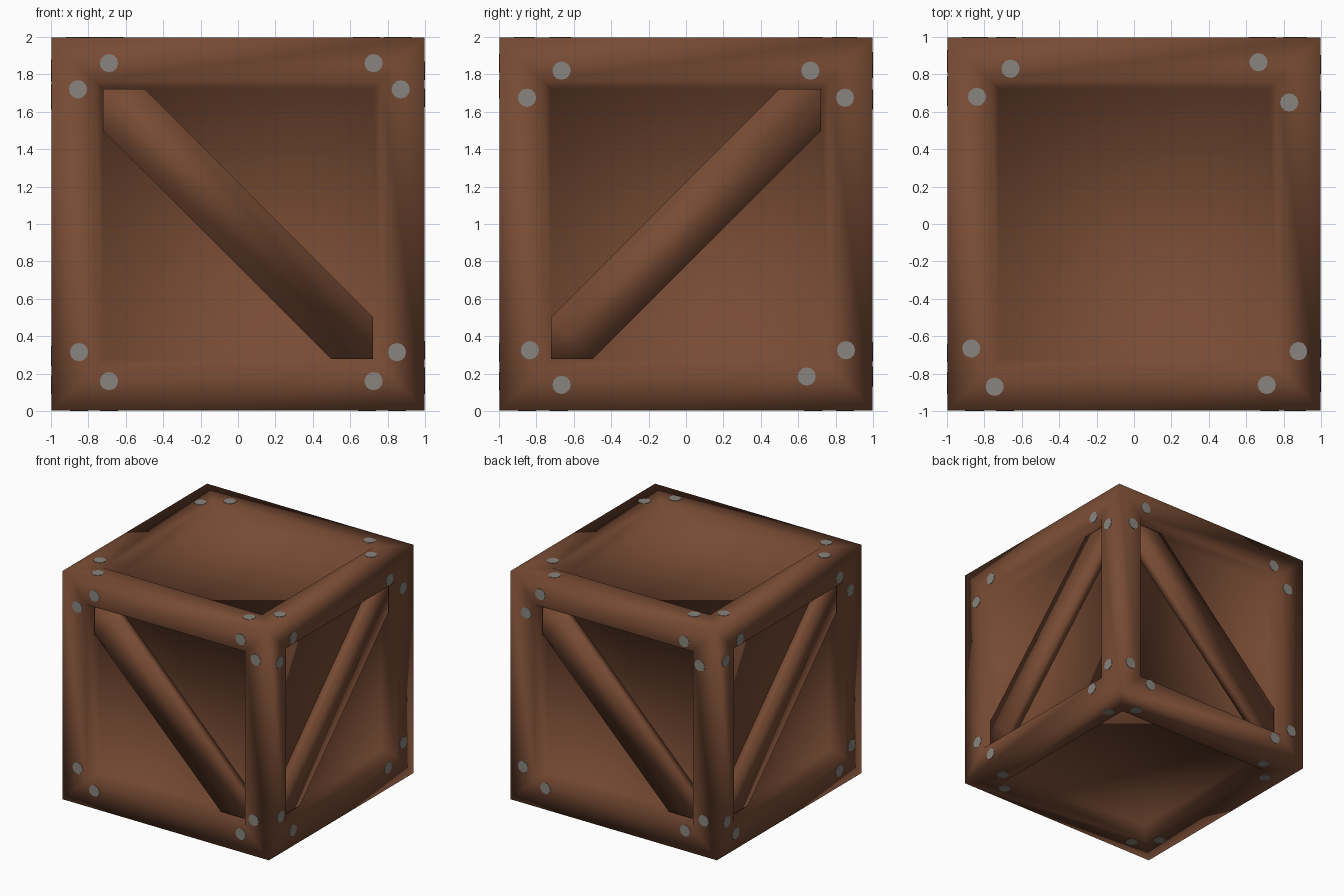
import bpy, bmesh, math
from mathutils import Matrix, Vector

if "Cube" in bpy.data.objects:
    bpy.data.objects.remove(bpy.data.objects["Cube"])

HALF = 0.997      # half size of the wooden body; nail heads reach 1.0
CENTRE = Vector((0, 0, 1))


def material(name, rgb):
    m = bpy.data.materials.new(name)
    m.diffuse_color = (*rgb, 1)
    m.use_nodes = True
    m.node_tree.nodes["Principled BSDF"].inputs["Base Color"].default_value = m.diffuse_color
    return m


wood = material("brown wood", (0.185, 0.070, 0.034))
steel = material("grey steel", (0.25, 0.235, 0.21))


def finish(name, bm, mat, smooth):
    bmesh.ops.recalc_face_normals(bm, faces=bm.faces[:])
    for f in bm.faces:
        f.smooth = smooth
    me = bpy.data.meshes.new(name)
    bm.to_mesh(me)
    bm.free()
    me.materials.append(mat)
    ob = bpy.data.objects.new(name, me)
    bpy.context.collection.objects.link(ob)
    return ob


def side_frame(right, up):
    """Matrix from a face's own (right, up, outward) axes to the world."""
    r, u = Vector(right), Vector(up)
    m = Matrix((r, u, r.cross(u))).transposed().to_4x4()
    return Matrix.Translation(CENTRE) @ m


# Crate body: a cube with every face inset, then sunk with a sloped wall
bm = bmesh.new()
bmesh.ops.create_cube(bm, size=2 * HALF, matrix=Matrix.Translation(CENTRE))
sides = bm.faces[:]
bmesh.ops.inset_individual(bm, faces=sides, thickness=0.232, use_even_offset=True)
bmesh.ops.inset_individual(bm, faces=sides, thickness=0.042, depth=-0.12,
                           use_even_offset=True)
finish("crate_body", bm, wood, True)

# Per face: right axis, up axis, brace slope (0 = none), nail centres
FACES = {
    "front": ((1, 0, 0), (0, 0, 1), -1,
              [(-.69, .86), (-.855, .72), (.725, .86), (.87, .72),
               (-.85, -.685), (-.69, -.84), (.725, -.84), (.85, -.685)]),
    "right": ((0, 1, 0), (0, 0, 1), 1,
              [(-.665, .82), (-.85, .675), (.665, .82), (.85, .675),
               (-.835, -.675), (-.665, -.86), (.645, -.815), (.855, -.675)]),
    "back": ((-1, 0, 0), (0, 0, 1), -1,
             [(-.71, .87), (-.845, .67), (.68, .83), (.83, .66),
              (-.875, -.68), (-.66, -.81), (.69, -.82), (.87, -.685)]),
    "left": ((0, -1, 0), (0, 0, 1), 1,
             [(-.68, .81), (-.88, .70), (.69, .83), (.84, .66),
              (-.86, -.71), (-.74, -.86), (.69, -.86), (.86, -.70)]),
    "top": ((1, 0, 0), (0, 1, 0), 0,
            [(-.66, .83), (-.84, .68), (.665, .865), (.83, .65),
             (-.87, -.665), (-.745, -.87), (.71, -.86), (.88, -.68)]),
    "bottom": ((1, 0, 0), (0, -1, 0), 0,
               [(sx * a, sy * b) for sx in (-1, 1) for sy in (-1, 1)
                for a, b in ((.69, .85), (.85, .68))]),
}

for side, (right, up, slope, nails) in FACES.items():
    frame = side_frame(right, up)

    # Diagonal brace: a plank clipped to the sunken panel
    if slope:
        e, c = 0.723, 0.5
        outline = [(-e, -e), (-c, -e), (e, c), (e, e), (c, e), (-e, -c)]
        bm = bmesh.new()
        base = bm.faces.new([bm.verts.new((x, y * slope, HALF - 0.125))
                             for x, y in outline])
        ext = bmesh.ops.extrude_face_region(bm, geom=[base], use_keep_orig=True)
        tip = [v for v in ext["geom"] if isinstance(v, bmesh.types.BMVert)]
        bmesh.ops.translate(bm, verts=tip, vec=(0, 0, 0.077))
        bm.transform(frame)
        finish(side + "_brace", bm, wood, True)

    # Nail heads: thin discs on the frame corners
    bm = bmesh.new()
    for x, y in nails:
        bmesh.ops.create_cone(bm, cap_ends=True, segments=12, radius1=0.049,
                              radius2=0.049, depth=0.006,
                              matrix=Matrix.Translation((x, y, HALF)))
    bm.transform(frame)
    finish(side + "_nails", bm, steel, False)
